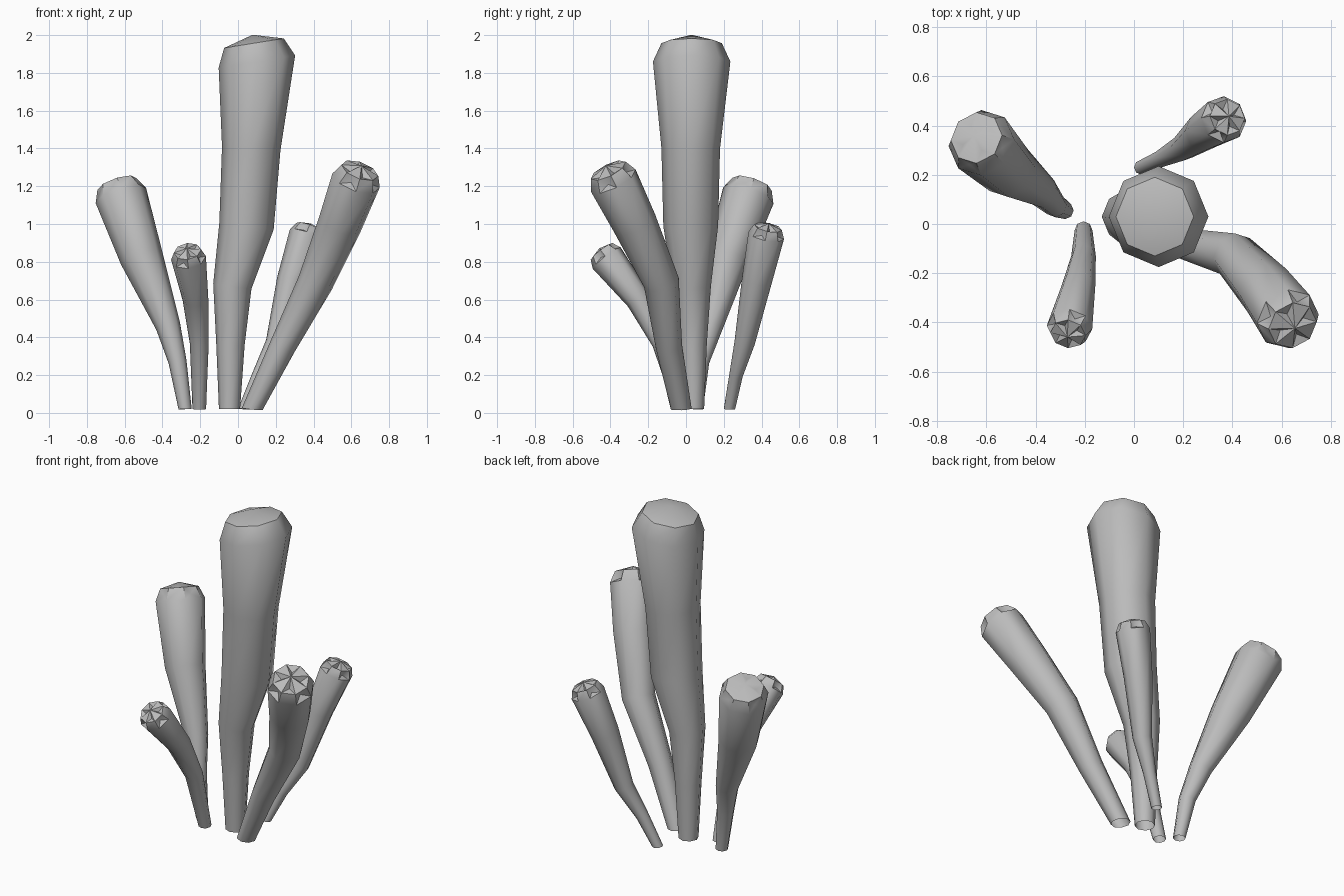
import bpy, bmesh, math
from mathutils import Vector

SIDES = 8

cube = bpy.data.objects.get("Cube")
if cube:
    bpy.data.objects.remove(cube, do_unlink=True)

grey = bpy.data.materials.new("stone grey")
grey.use_nodes = True
grey.diffuse_color = (0.5, 0.5, 0.5, 1)
grey.node_tree.nodes["Principled BSDF"].inputs["Base Color"].default_value = (0.5, 0.5, 0.5, 1)


def ring(bm, centre, axis, radius):
    """Polygon ring of vertices square to the axis."""
    u = (Vector((1, 0, 0)) - axis * axis.x).normalized()
    v = axis.cross(u)
    angles = [math.tau * i / SIDES for i in range(SIDES)]
    return [bm.verts.new(centre + (u * math.cos(a) + v * math.sin(a)) * radius) for a in angles]


def stalk(name, path, tip=None, dent=0.0):
    """Tapered tube along (x, y, z, radius) stations, open below, domed on top."""
    bm = bmesh.new()
    pts = [Vector(p[:3]) for p in path]
    last = len(pts) - 1
    rings = []
    for i, p in enumerate(pts):
        axis = (pts[min(i + 1, last)] - pts[max(i - 1, 0)]).normalized()
        if i == 0:
            axis = (axis + Vector((0, 0, 3))).normalized()
        if i == last and tip:
            axis = Vector(tip).normalized()
        rings.append(ring(bm, p, axis, path[i][3]))

    # rounded head
    r = path[-1][3]
    rings.append(ring(bm, pts[-1] + axis * r * 0.48, axis, r * 0.78))
    apex = bm.verts.new(pts[-1] + axis * r * 0.7)

    head = []
    for k in range(len(rings) - 1):
        a, b = rings[k], rings[k + 1]
        for i in range(SIDES):
            j = (i + 1) % SIDES
            face = bm.faces.new((a[i], a[j], b[j], b[i]))
            if k == len(rings) - 2 and i % 2:
                head.append(face)
    top = rings[-1]
    for i in range(SIDES):
        face = bm.faces.new((top[i], top[(i + 1) % SIDES], apex))
        if i % 2 == 0:
            head.append(face)

    # chipped hollows on the head
    bm.normal_update()
    if dent:
        bmesh.ops.poke(bm, faces=head, offset=-dent)

    mesh = bpy.data.meshes.new(name)
    bm.to_mesh(mesh)
    bm.free()
    mesh.materials.append(grey)
    obj = bpy.data.objects.new(name, mesh)
    bpy.context.collection.objects.link(obj)
    bpy.ops.object.select_all(action='DESELECT')
    obj.select_set(True)
    bpy.context.view_layer.objects.active = obj
    bpy.ops.object.shade_smooth_by_angle(angle=math.radians(50))
    return obj


# tall middle stalk
stalk("centre_stalk", [
    (-0.045, 0.04, 0.02, 0.056), (-0.04, 0.035, 0.36, 0.075), (-0.03, 0.03, 0.67, 0.102),
    (0.045, 0.025, 0.99, 0.145), (0.07, 0.025, 1.4, 0.155), (0.1, 0.03, 1.86, 0.205),
], tip=(-0.16, 0, 1))

# four shorter stalks leaning outward
stalk("front_left_stalk", [
    (0.075, -0.025, 0.02, 0.055), (0.235, -0.09, 0.35, 0.07), (0.41, -0.13, 0.69, 0.095),
    (0.54, -0.27, 1.0, 0.118), (0.625, -0.385, 1.23, 0.132),
], dent=0.025)

stalk("back_left_stalk", [
    (0.03, 0.23, 0.02, 0.03), (0.11, 0.265, 0.2, 0.036), (0.2, 0.31, 0.37, 0.054),
    (0.285, 0.375, 0.7, 0.08), (0.365, 0.425, 0.94, 0.096),
], dent=0.025)

stalk("back_right_stalk", [
    (-0.28, 0.055, 0.02, 0.035), (-0.32, 0.075, 0.27, 0.048), (-0.37, 0.13, 0.46, 0.066),
    (-0.51, 0.22, 0.82, 0.115), (-0.62, 0.33, 1.15, 0.14),
], dent=0.012)

stalk("front_right_stalk", [
    (-0.205, -0.025, 0.02, 0.036), (-0.205, -0.13, 0.37, 0.05), (-0.225, -0.25, 0.6, 0.068),
    (-0.262, -0.42, 0.82, 0.093),
], dent=0.018)
